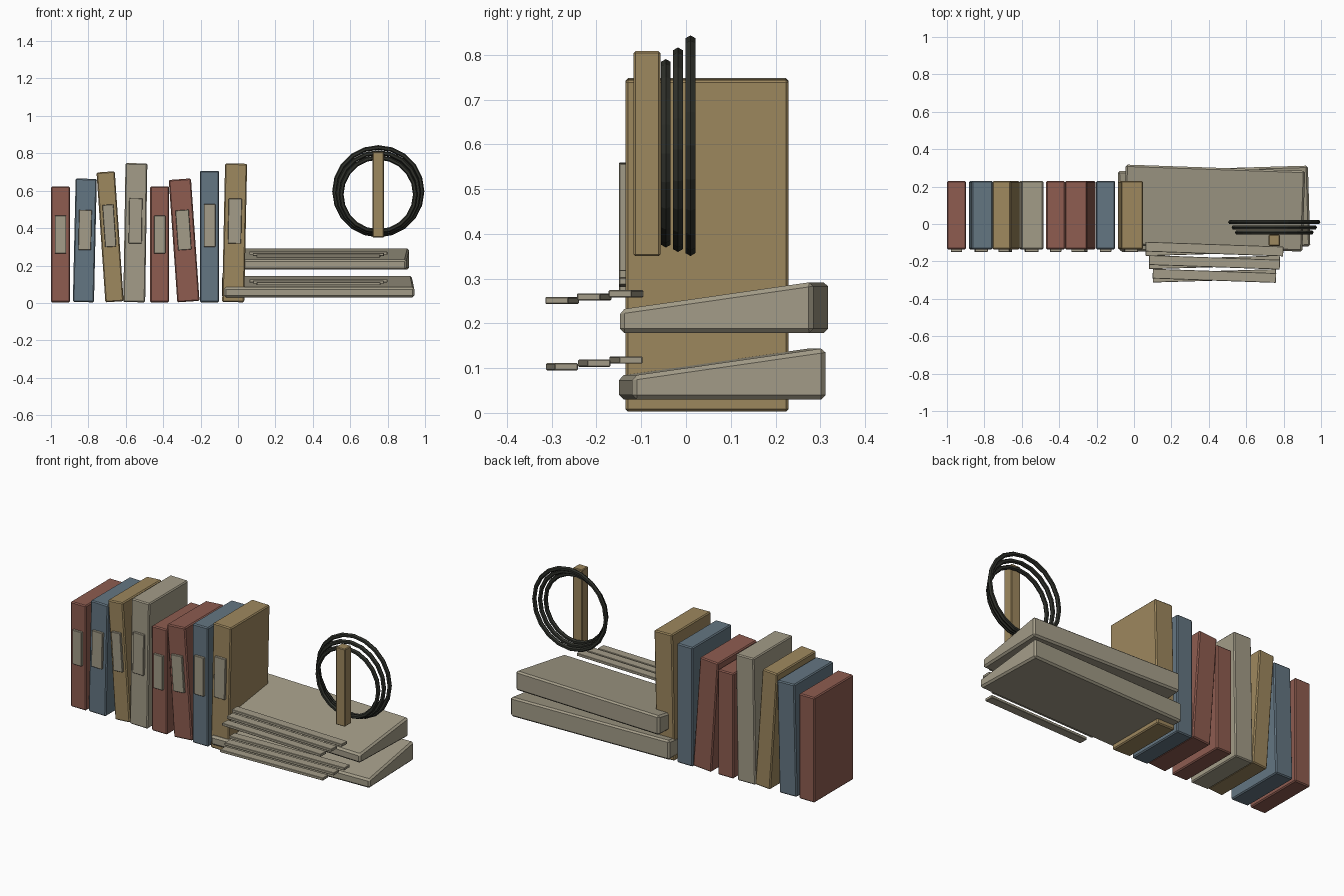
import bpy, bmesh, math
from mathutils import Matrix, Vector

if "Cube" in bpy.data.objects:
    bpy.data.objects.remove(bpy.data.objects["Cube"])


def material(name, rgb):
    m = bpy.data.materials.new(name)
    lin = [(c / 255 / 12.92) if c < 11 else ((c / 255 + 0.055) / 1.055) ** 2.4 for c in rgb]
    m.diffuse_color = (*lin, 1)
    m.use_nodes = True
    m.node_tree.nodes["Principled BSDF"].inputs["Base Color"].default_value = m.diffuse_color
    return m


RED = material("brick red", (142, 92, 80))
BLUE = material("slate blue", (100, 118, 130))
TAN = material("ochre tan", (158, 136, 94))
CREAM = material("paper cream", (163, 156, 136))
DARK = material("dark iron", (46, 48, 42))


def finish(name, bm, mat, matrix, bevel=0.0):
    if bevel:
        bmesh.ops.bevel(bm, geom=bm.edges[:], offset=bevel, segments=1,
                        affect='EDGES', profile=0.5)
    bmesh.ops.recalc_face_normals(bm, faces=bm.faces[:])
    me = bpy.data.meshes.new(name)
    bm.to_mesh(me)
    bm.free()
    me.materials.append(mat)
    ob = bpy.data.objects.new(name, me)
    ob.matrix_world = matrix
    bpy.context.collection.objects.link(ob)
    return ob


def box(name, size, mat, matrix, bevel=0.0, front_drop=0.0):
    bm = bmesh.new()
    bmesh.ops.create_cube(bm, size=1)
    for v in bm.verts:
        v.co = Vector(v.co[i] * size[i] for i in range(3))
        if v.co.z > 0 and v.co.y < 0:
            v.co.z -= front_drop
    return finish(name, bm, mat, matrix, bevel)


# Standing books: centre x, width, height, lean in degrees, cover
books = [
    (-0.949, 0.101, 0.620, 0.0, RED),
    (-0.819, 0.113, 0.660, 1.3, BLUE),
    (-0.684, 0.098, 0.696, -3.9, TAN),
    (-0.549, 0.117, 0.743, 0.9, CREAM),
    (-0.419, 0.101, 0.620, 0.0, RED),
    (-0.288, 0.119, 0.656, -4.0, RED),
    (-0.152, 0.103, 0.703, 0.0, BLUE),
    (-0.018, 0.118, 0.741, 1.2, TAN),
]
for i, (x, w, h, lean, mat) in enumerate(books, 1):
    a = math.radians(lean)
    zc = 0.003 + (h * math.cos(a) + w * abs(math.sin(a))) / 2
    frame = Matrix.Translation((x, 0.047, zc)) @ Matrix.Rotation(a, 4, 'Y')
    box(f"standing_book_{i}", (w, 0.365, h), mat, frame, 0.006)
    # Spine label
    box(f"spine_label_{i}", (0.6 * w, 0.018, 0.325 * h), CREAM,
        frame @ Matrix.Translation((0, -0.1875, 0.085 * h)), 0.002)

# Lying wedge books with fanned strips in front: x, y, base z, length, turn
lying = [(0.428, 0.081, 0.030, 1.017, 1.7), (0.428, 0.085, 0.178, 0.960, -2.0)]
strips = [(0.430, -0.134, 0.088, 0.737), (0.430, -0.205, 0.081, 0.700),
          (0.430, -0.277, 0.073, 0.660)]
for i, (x, y, z, length, turn) in enumerate(lying, 1):
    rot = Matrix.Rotation(math.radians(turn), 4, 'Z')
    box(f"lying_book_{i}", (length, 0.432, 0.115), CREAM,
        Matrix.Translation((x, y, z + 0.0575)) @ rot, 0.010, 0.062)
    for j, (sx, sy, sz, sl) in enumerate(strips, 1):
        box(f"page_strip_{i}_{j}", (sl, 0.052, 0.016), CREAM,
            Matrix.Translation((sx, sy, z + sz)) @ rot, 0.002)

# Upright post
box("upright_post", (0.060, 0.060, 0.458), TAN,
    Matrix.Translation((0.750, -0.087, 0.579)), 0.004)


# Iron rings
def ring(name, major, minor, loc, seg=20, sides=6):
    bm = bmesh.new()
    loops = []
    for s in range(seg):
        t = 2 * math.pi * s / seg
        loop = []
        for k in range(sides):
            p = 2 * math.pi * k / sides
            r = major + minor * math.cos(p)
            loop.append(bm.verts.new((r * math.cos(t), minor * math.sin(p), r * math.sin(t))))
        loops.append(loop)
    for s in range(seg):
        a, b = loops[s], loops[(s + 1) % seg]
        for k in range(sides):
            n = (k + 1) % sides
            bm.faces.new((a[k], b[k], b[n], a[n]))
    finish(name, bm, DARK, Matrix.Translation(loc))


for i, (r, y, z) in enumerate([(0.234, 0.010, 0.597), (0.216, -0.018, 0.588),
                               (0.198, -0.045, 0.580)], 1):
    ring(f"iron_ring_{i}", r, 0.0125, (0.750, y, z))
